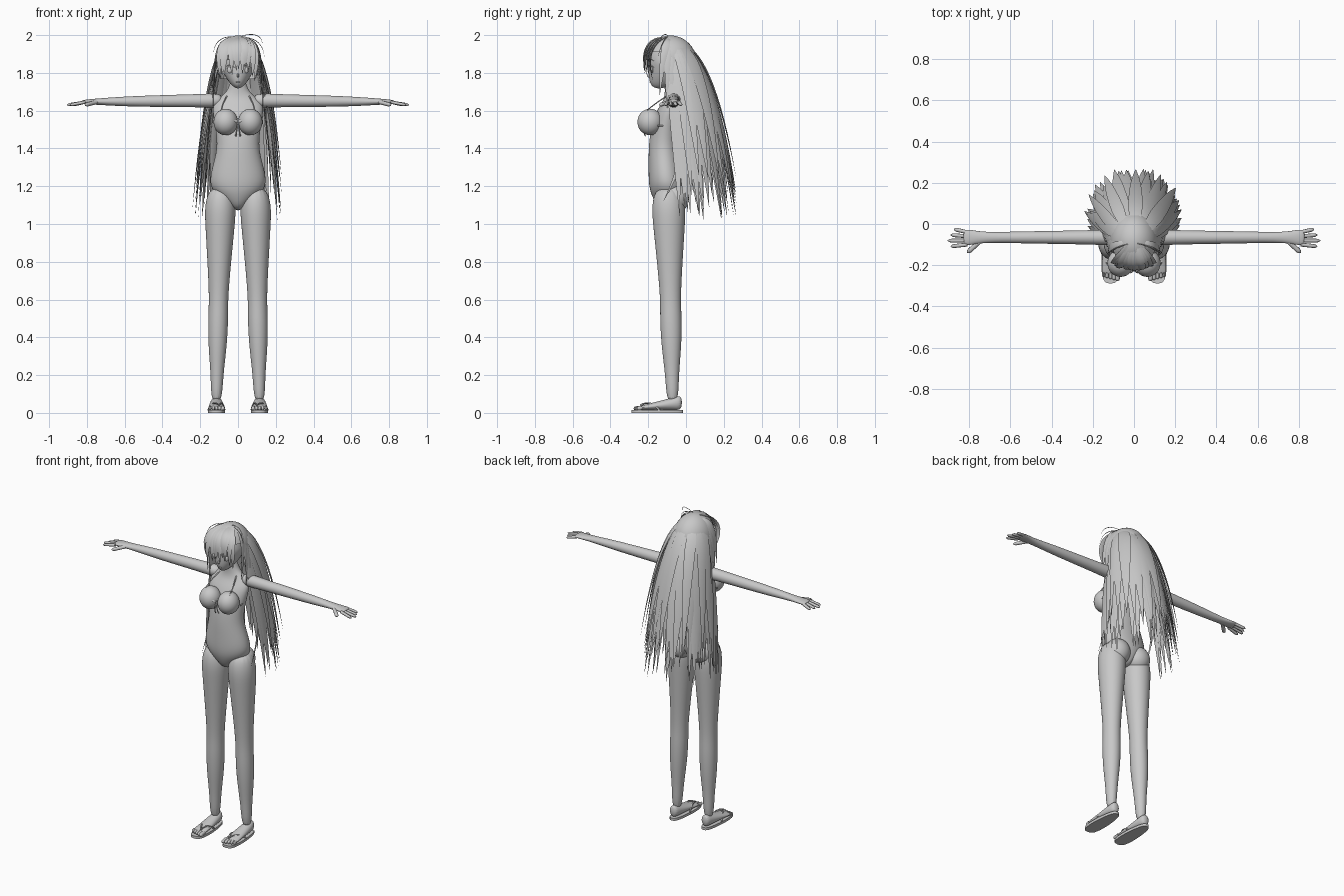
import bpy, bmesh, math, random
from mathutils import Vector, Matrix
from mathutils.geometry import interpolate_bezier

random.seed(4)
if "Cube" in bpy.data.objects:
    bpy.data.objects.remove(bpy.data.objects["Cube"], do_unlink=True)

GREY = (0.58, 0.58, 0.58, 1)
clay = bpy.data.materials.new("plain_grey")
clay.use_nodes = True
clay.diffuse_color = GREY
clay.node_tree.nodes["Principled BSDF"].inputs["Base Color"].default_value = GREY

ACROSS, DEEP, UP = Vector((1, 0, 0)), Vector((0, 1, 0)), Vector((0, 0, 1))


def finish(name, bm, mirror=False, smooth_levels=0, sharp_angle=60):
    """Turn a bmesh into a shaded object, optionally mirrored and subdivided."""
    bmesh.ops.recalc_face_normals(bm, faces=bm.faces[:])
    mesh = bpy.data.meshes.new(name)
    bm.to_mesh(mesh)
    bm.free()
    mesh.materials.append(clay)
    part = bpy.data.objects.new(name, mesh)
    bpy.context.collection.objects.link(part)
    if mirror:
        modifier = part.modifiers.new("Mirror", 'MIRROR')
        modifier.use_mirror_merge = False
    if smooth_levels:
        modifier = part.modifiers.new("Subdivision", 'SUBSURF')
        modifier.levels = modifier.render_levels = smooth_levels
    bpy.ops.object.select_all(action='DESELECT')
    part.select_set(True)
    bpy.context.view_layer.objects.active = part
    bpy.ops.object.shade_smooth_by_angle(angle=math.radians(sharp_angle))


def skin(bm, rings):
    """Bridge rings of points and close both ends."""
    loops = [[bm.verts.new(point) for point in ring] for ring in rings]
    for lower, upper in zip(loops, loops[1:]):
        for i in range(len(lower)):
            bm.faces.new((lower[i - 1], lower[i], upper[i], upper[i - 1]))
    bm.faces.new(loops[0])
    bm.faces.new(loops[-1])


def ellipse(centre, first, second, sides):
    angles = [math.tau * i / sides for i in range(sides)]
    return [centre + first * math.cos(a) + second * math.sin(a) for a in angles]


def loft(name, sections, mirror=False):
    """Skin a smooth body part over (centre, first radius, second radius) sections."""
    bm = bmesh.new()
    skin(bm, [ellipse(Vector(centre), first, second, 16) for centre, first, second in sections])
    finish(name, bm, mirror, smooth_levels=2, sharp_angle=80)


def ellipsoid(centre, radii):
    bm = bmesh.new()
    placement = Matrix.Translation(centre) @ Matrix.Diagonal((*radii, 1))
    bmesh.ops.create_uvsphere(bm, u_segments=32, v_segments=24, radius=1, matrix=placement)
    return bm


def strand(bm, start, end, side, width, thick, profile, bulge=(0, 0, 0), sides=4, steps=12):
    """Sweep a flat or round section along a path that bows by the bulge."""
    start, end, bulge = Vector(start), Vector(end), Vector(bulge)
    path = interpolate_bezier(start, start.lerp(end, 1 / 3) + bulge,
                              start.lerp(end, 2 / 3) + bulge, end, steps)
    last = steps - 1
    rings = []
    for i, centre in enumerate(path):
        tangent = path[min(i + 1, last)] - path[max(i - 1, 0)]
        normal = tangent.cross(side).normalized()
        across = normal.cross(tangent).normalized()
        size = profile(i / last)
        rings.append(ellipse(centre, across * width * size, normal * thick * size, sides))
    skin(bm, rings)


def leaf(t):
    return max(0.02, min(1, 0.45 + 1.6 * t) * (1 - t ** 3.5))


def round_tip(t):
    return math.sqrt(max(0.05, 1 - 16 * max(0, t - 0.75) ** 2))


def even(t):
    return 1


# Torso and neck: height, depth position, half width, half depth
torso_rows = [(1.07, -.09, .02, .05), (1.14, -.09, .1, .09), (1.2, -.1, .16, .1),
              (1.3, -.11, .14, .09), (1.4, -.12, .11, .08), (1.5, -.11, .12, .08),
              (1.6, -.09, .14, .07), (1.65, -.07, .13, .05), (1.7, -.07, .05, .04),
              (1.78, -.08, .04, .04)]
loft("torso", [((0, y, z), ACROSS * wide, DEEP * deep) for z, y, wide, deep in torso_rows])

# Legs lean slightly: height, radius
leg_rows = [(.05, .03), (.2, .033), (.35, .05), (.5, .055), (.6, .05),
            (.8, .064), (1, .08), (1.1, .086), (1.2, .06)]
loft("legs", [((.115 - .02 * z, -.07 - .02 * z, z), ACROSS * r, DEEP * r * 1.08)
              for z, r in leg_rows], mirror=True)

# Arms and palms: distance out, half depth, half height
arm_rows = [(.08, .03, .03), (.13, .04, .04), (.2, .035, .035), (.55, .03, .03),
            (.73, .024, .018), (.8, .04, .013), (.83, .036, .008)]
loft("arms", [((x, -.065, 1.655 - .01 * x), DEEP * deep, UP * high)
              for x, deep, high in arm_rows], mirror=True)

finish("buttocks", ellipsoid((.075, -.06, 1.135), (.076, .075, .08)), mirror=True)
finish("bust", ellipsoid((.065, -.19, 1.54), (.064, .067, .07)), mirror=True)

# Fingers and thumb
bm = bmesh.new()
for i in range(4):
    knuckle = Vector((.81, -.04 - .02 * i, 1.645))
    reach = Vector((.095 - .015 * abs(i - 2), .015 - .008 * i, -.015))
    strand(bm, knuckle, knuckle + reach, DEEP, .0095, .0085, round_tip, sides=8)
strand(bm, (.75, -.085, 1.645), (.81, -.14, 1.63), DEEP, .012, .011, round_tip, sides=8)
finish("fingers", bm, mirror=True)

# Feet flatten and widen from heel to ball
foot_sections = []
for i in range(7):
    t = i / 6
    high = .04 - .03 * t
    wide = .025 + .02 * math.sqrt(t)
    foot_sections.append(((.114, -.02 - .23 * t, .015 + high), ACROSS * wide, UP * high))
loft("feet", foot_sections, mirror=True)

bm = bmesh.new()
for i in range(5):
    joint = Vector((.08 + .017 * i, -.235, .028))
    tip = joint + Vector((0, .005 * i - .042, -.006))
    strand(bm, joint, tip, ACROSS, .011 - .001 * i, .011, round_tip, sides=8)
finish("toes", bm, mirror=True)

# Sandals
outline = []
for i in range(32):
    sine, cosine = math.sin(math.tau * i / 32), math.cos(math.tau * i / 32)
    half = .044 - .008 * cosine
    outline.append(Vector((.114 + half * math.copysign(abs(sine) ** .6, sine), .137 * cosine - .152, 0)))
bm = bmesh.new()
skin(bm, [outline, [point + UP * .016 for point in outline]])
finish("sandal_soles", bm, mirror=True, sharp_angle=40)
bm = bmesh.new()
for x in (.07, .158):
    strand(bm, (.1, -.24, .04), (x, -.14, .016), DEEP, .006, .004, even, bulge=UP * .03)
finish("sandal_straps", bm, mirror=True)

# Swimwear strings and bow
bm = bmesh.new()
strand(bm, (.09, -.22, 1.59), (.04, -.06, 1.7), ACROSS, .004, .003, even, bulge=(.01, 0, .01))
strand(bm, (.12, -.15, 1.52), (0, -.02, 1.52), UP, .004, .003, even, bulge=(.04, .03, 0))
strand(bm, (0, -.22, 1.54), (.012, -.215, 1.465), ACROSS, .004, .003, even, bulge=DEEP * -.01)
strand(bm, (0, -.225, 1.54), (.02, -.24, 1.55), UP, .009, .004, leaf)
finish("swimwear_strings", bm, mirror=True)

# Head: the lower half narrows and moves forward to the chin
bm = ellipsoid((0, -.093, 1.855), (.097, .105, .137))
for vertex in bm.verts:
    drop = max(0, 1.855 - vertex.co.z) / .137
    vertex.co.x *= 1 - .35 * drop
    vertex.co.y -= .05 * drop ** 2
finish("head", bm)

# Face
finish("nose", ellipsoid((0, -.195, 1.786), (.006, .012, .011)))
finish("mouth", ellipsoid((0, -.187, 1.752), (.013, .006, .003)))
finish("ears", ellipsoid((.096, -.075, 1.815), (.01, .02, .03)), mirror=True)
finish("irises", ellipsoid((.042, -.18, 1.816), (.016, .008, .018)), mirror=True)
bm = bmesh.new()
for z, thick in ((1.826, .004), (1.86, .002)):
    strand(bm, (.018, -.195, z), (.07, -.165, z), UP, thick, .003, leaf, bulge=(0, -.015, .018))
finish("lashes_and_brows", bm, mirror=True)

# Hair cap, open around the face
bm = ellipsoid((0, -.083, 1.855), (.117, .14, .143))
centres = [(face, face.calc_center_median()) for face in bm.faces]
opening = [face for face, c in centres if c.z < 1.77 or (c.y < -.1 and c.z < 1.915)]
bmesh.ops.delete(bm, geom=opening, context='FACES')
finish("hair_cap", bm)

# Long back hair in three overlapping layers, fanned around the back
bm = bmesh.new()
for layer in range(3):
    count = 26 - 4 * layer
    for i in range(count):
        angle = math.radians(100 - 5 * layer) * (2 * i / (count - 1) - 1)
        outward = Vector((math.sin(angle), math.cos(angle), 0))
        sideways = Vector((outward.y, -outward.x, 0))
        spread = (.235 - .015 * layer) * random.uniform(.95, 1.06)
        root = Vector((0, -.08, 1.965)) + outward * .05
        tip = Vector((0, .035, random.uniform(1.02, 1.26))) + outward * spread
        tip += sideways * random.uniform(-.03, .03)
        strand(bm, root, tip, sideways, random.uniform(.03, .04), .006, leaf,
               bulge=outward * .02 + UP * .2, steps=16)
finish("back_hair", bm, sharp_angle=35)

# Fringe sweeping over the forehead
bm = bmesh.new()
for i in range(11):
    x = .02 * (i - 5)
    y = -.085 - math.sqrt(.018 - x * x)
    tip = (x + random.uniform(-.015, .015), y, 1.83 - .45 * abs(x) + random.uniform(-.03, .02))
    strand(bm, (x * .3, -.1, 1.99), tip, ACROSS, .021, .006, leaf, bulge=(x * .4, -.06, .05))
finish("fringe", bm, sharp_angle=35)

# Locks framing the face and falling over the shoulders
bm = bmesh.new()
for i in range(4):
    y = .04 * i - .14
    strand(bm, (.045, -.09, 1.98), (.12 + .01 * i, y, 1.68 - .07 * i), DEEP, .021, .006, leaf,
           bulge=(.04, 0, .1))
for x, y, z in ((.175, -.12, 1.12), (.2, -.03, 1.2)):
    strand(bm, (.11, -.02, 1.8), (x, y, z), DEEP, .015, .004, leaf, bulge=(.02, .09, 0))
finish("side_locks", bm, mirror=True, sharp_angle=35)

# Loose flyaway hairs
bm = bmesh.new()
for x, z in ((.13, 1.95), (.14, 1.88), (-.13, 1.9)):
    strand(bm, (0, -.09, 1.99), (x, -.15, z), DEEP, .003, .002, leaf, bulge=(x * .3, 0, .04))
finish("flyaway_hairs", bm)
